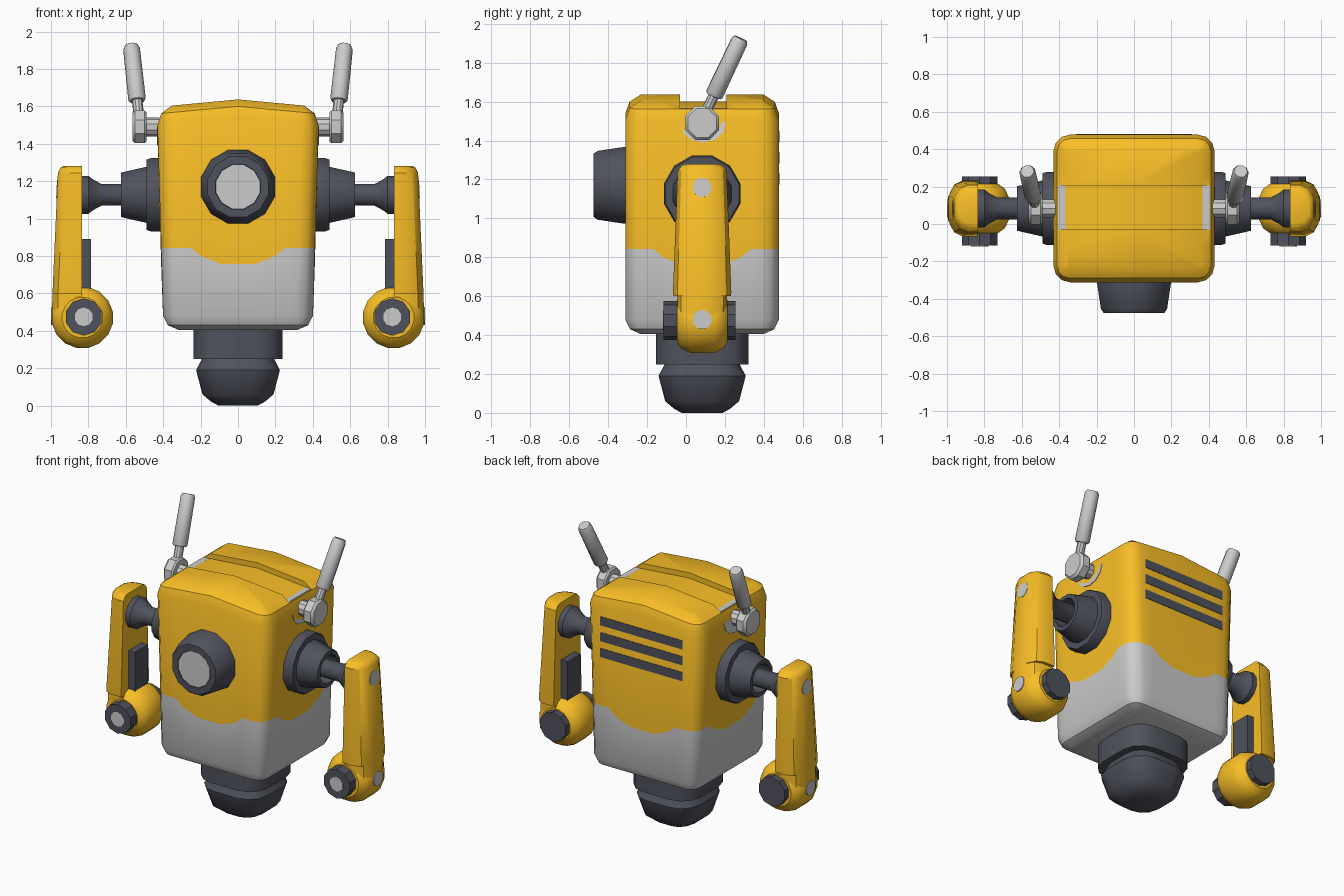
import bpy, bmesh
from math import pi, cos, sin, radians
from mathutils import Vector

if "Cube" in bpy.data.objects:
    bpy.data.objects.remove(bpy.data.objects["Cube"])

CY = 0.083  # depth centre of the torso


def material(name, rgb):
    m = bpy.data.materials.new(name)
    m.diffuse_color = (*rgb, 1)
    m.use_nodes = True
    m.node_tree.nodes["Principled BSDF"].inputs["Base Color"].default_value = m.diffuse_color
    return m


YELLOW = material("yellow_paint", (0.95, 0.52, 0.02))
DARK = material("dark_metal", (0.08, 0.085, 0.11))
GREY = material("light_grey", (0.62, 0.62, 0.62))


def shade(ob, angle=35):
    for p in ob.data.polygons:
        p.use_smooth = True
    ob.data.set_sharp_from_angle(angle=radians(angle))


def loft(name, rings, mats, mirror=False, grey_bands=0, ridge=False, angle=35):
    """Closed skin through equal-sized rings of points, capped at both ends."""
    bm = bmesh.new()
    vs = [[bm.verts.new(p) for p in ring] for ring in rings]
    n = len(rings[0])
    for k in range(len(vs) - 1):
        for i in range(n):
            j = (i + 1) % n
            f = bm.faces.new((vs[k][i], vs[k][j], vs[k + 1][j], vs[k + 1][i]))
            f.material_index = int(k < grey_bands)
    bottom = bm.faces.new(vs[0])
    bottom.material_index = int(grey_bands > 0)
    top = bm.faces.new(vs[-1])
    if ridge:  # fold the roof along x = 0
        bmesh.utils.face_split(top, *[v for v in vs[-1] if abs(v.co.x) < 1e-4])
    bmesh.ops.recalc_face_normals(bm, faces=bm.faces)
    me = bpy.data.meshes.new(name)
    bm.to_mesh(me)
    bm.free()
    ob = bpy.data.objects.new(name, me)
    bpy.context.collection.objects.link(ob)
    for m in mats:
        me.materials.append(m)
    shade(ob, angle)
    if mirror:
        ob.modifiers.new("Mirror", "MIRROR").use_mirror_merge = False
    return ob


def lathe(name, origin, axis, profile, sides, mat, mirror=False):
    """Turned part: profile is (distance along axis, radius)."""
    o, a = Vector(origin), Vector(axis).normalized()
    q = a.to_track_quat('Z', 'Y')
    rings = [[o + a * h + q @ Vector((r * cos(2 * pi * (i + .5) / sides), r * sin(2 * pi * (i + .5) / sides), 0))
              for i in range(sides)] for h, r in profile]
    return loft(name, rings, [mat], mirror)


def rounded_rect(hx, hy, r, ts=(), n=3):
    pts = []
    for k in range(4):
        a, b = (hx, hy) if k % 2 == 0 else (hy, hx)
        side = [(a, t) for t in sorted({-t for t in ts} | set(ts))]
        side += [(a - r + r * cos(i / n * pi / 2), b - r + r * sin(i / n * pi / 2)) for i in range(n + 1)]
        c, s = [(1, 0), (0, 1), (-1, 0), (0, -1)][k]
        pts += [(x * c - y * s, x * s + y * c) for x, y in side]
    return pts


def box(name, lo, hi, mat, mirror=False):
    (x0, y0, z0), (x1, y1, z1) = lo, hi
    return loft(name, [[(x0, y0, z), (x1, y0, z), (x1, y1, z), (x0, y1, z)] for z in (z0, z1)], [mat], mirror)


# Torso: tapered rounded box, wavy paint line, ridged roof
def wave(x, y):
    t = min(abs(x), abs(y))
    return 0.757 if t < .1 else 0.80 if t < .21 else 0.843


rings = []
for z, inset in [(.405, .08), (.43, .025), (.48, 0), (None, 0), (1.50, 0), (1.56, .022), (1.597, .08)]:
    hx = .40 + .031 * ((z or .82) - .45) / 1.05
    ring = rounded_rect(hx - inset, .395 - inset, .09 - inset, (0, .09, .2, .25))
    crown = .04 if z and z > 1.4 else 0
    rings.append([(x, y + CY, (z or wave(x, y)) + crown * (1 - abs(x) / .43)) for x, y in ring])
torso = loft("torso", rings, [YELLOW, GREY], grey_bands=3, ridge=True)

# Roof groove
profile = [(-.5, 1.556), (0, 1.6), (.5, 1.556), (.5, 1.8), (-.5, 1.8)]
cutter = loft("groove_cutter", [[(x, y, z) for x, z in profile] for y in (-.03, .207)], [YELLOW])
cutter.hide_render = True
cut = torso.modifiers.new("Groove", "BOOLEAN")
cut.operation, cut.object, cut.solver = 'DIFFERENCE', cutter, 'EXACT'
bpy.context.view_layer.objects.active = torso
bpy.ops.object.modifier_apply(modifier="Groove")
bpy.data.objects.remove(cutter)
shade(torso)

# Back vents
for i in range(3):
    z = 1.42 - .108 * i
    box(f"back_vent_{i + 1}", (-.31, .46, z - .03), (.31, .481, z + .03), DARK)

# Eye
lathe("eye_housing", (0, -.3, 1.17), (0, -1, 0),
      [(-.02, .204), (.02, .204), (.155, .183), (.175, .168), (.175, .124), (.165, .122)], 12, DARK)
lathe("eye_lens", (0, -.3, 1.17), (0, -1, 0), [(.15, .121), (.172, .121)], 12, GREY)

# Neck and base foot, both rounded squares
loft("base_neck", [[(x, y + CY, z) for x, y in rounded_rect(.238, .238, .14)] for z in (.25, .42)], [DARK])
foot = [(.26, .19, .11), (.245, .195, .12), (.19, .224, .14), (.06, .19, .13), (.022, .145, .11), (.0, .105, .08)]
loft("base_foot", [[(x, y + CY, z) for x, y in rounded_rect(h, h, r)] for z, h, r in foot], [DARK], angle=40)

# Shoulders: collar, hollow cup and flared rod
S = (0, CY, 1.127)
X = (1, 0, 0)
lathe("shoulder_collars", S, X, [(.38, .203), (.465, .203), (.488, .195), (.488, .15)], 12, DARK, True)
lathe("shoulder_cups", S, X, [(.47, .157), (.49, .155), (.626, .123), (.626, .095), (.52, .095)], 12, DARK, True)
lathe("shoulder_rods", S, X, [(.50, .06), (.73, .06), (.775, .085), (.80, .105), (.845, .105)], 12, DARK, True)

# Arms: D-shaped section lofted downwards, ending in a rounded fist
arm = []
for z, w, xo in [(1.28, .085, .935), (1.272, .105, .95), (1.245, .126, .963), (.62, .15, .991),
                 (.60, .148, .992), (.60, .128, .992), (.47, .127, .995)]:
    half = [(.834, w), (xo - .075, w), (xo - .03, w * .85), (xo, w * .45)]
    arm.append([(x, CY - y, z) for x, y in half] + [(x, CY + y, z) for x, y in reversed(half)])
loft("arms", arm, [YELLOW], True)
lathe("fists", (.832, CY, .471), (0, 1, 0),
      [(-.13, .11), (-.105, .145), (-.06, .166), (.06, .166), (.105, .145), (.13, .11)], 16, YELLOW, True)
box("arm_inner_pads", (.785, CY - .07, .60), (.85, CY + .07, .89), DARK, True)
lathe("wrist_pivots", (.825, 0, .474), (0, 1, 0), [(-.116, .1), (.255, .1)], 10, DARK, True)
lathe("wrist_caps", (.825, 0, .474), (0, 1, 0), [(-.119, .05), (-.1, .05)], 10, GREY, True)
lathe("upper_arm_bolts", (.9, CY, 1.156), (1, 0, .045), [(0, .05), (.070, .05)], 12, GREY, True)
lathe("lower_arm_bolts", (.9, CY, .48), X, [(0, .05), (.1, .05)], 12, GREY, True)

# Antenna mounts: U-shaped plate on the torso, stub and hub
u = [(.118, 1.568, .405), (.118, 1.49, .433)]
u += [(.118 * cos(a), 1.49 - .1 * sin(a), .433) for a in (pi / 6, pi / 3)]
u = u + [(0, 1.39, .433)] + [(-y, z, x) for y, z, x in reversed(u)]
loft("antenna_plates", [[(.365, CY + .005 + y, z) for y, z, x in u], [(x, CY + .005 + y, z) for y, z, x in u]],
     [GREY], True)
H = (0, CY, 1.49)
lathe("antenna_stubs", H, X, [(.42, .05), (.51, .05)], 10, GREY, True)
lathe("antenna_hubs", H, X, [(.49, .085), (.5, .094), (.55, .094), (.565, .08)], 8, GREY, True)

# Antenna rods
foot_pt, tip = Vector((.528, .095, 1.53)), Vector((.571, .282, 1.925))
length = (tip - foot_pt).length
lathe("antenna_rods", foot_pt, tip - foot_pt,
      [(0, .028), (.11, .028), (.11, .04), (.12, .047), (length - .02, .045), (length, .036)], 10, GREY, True)
